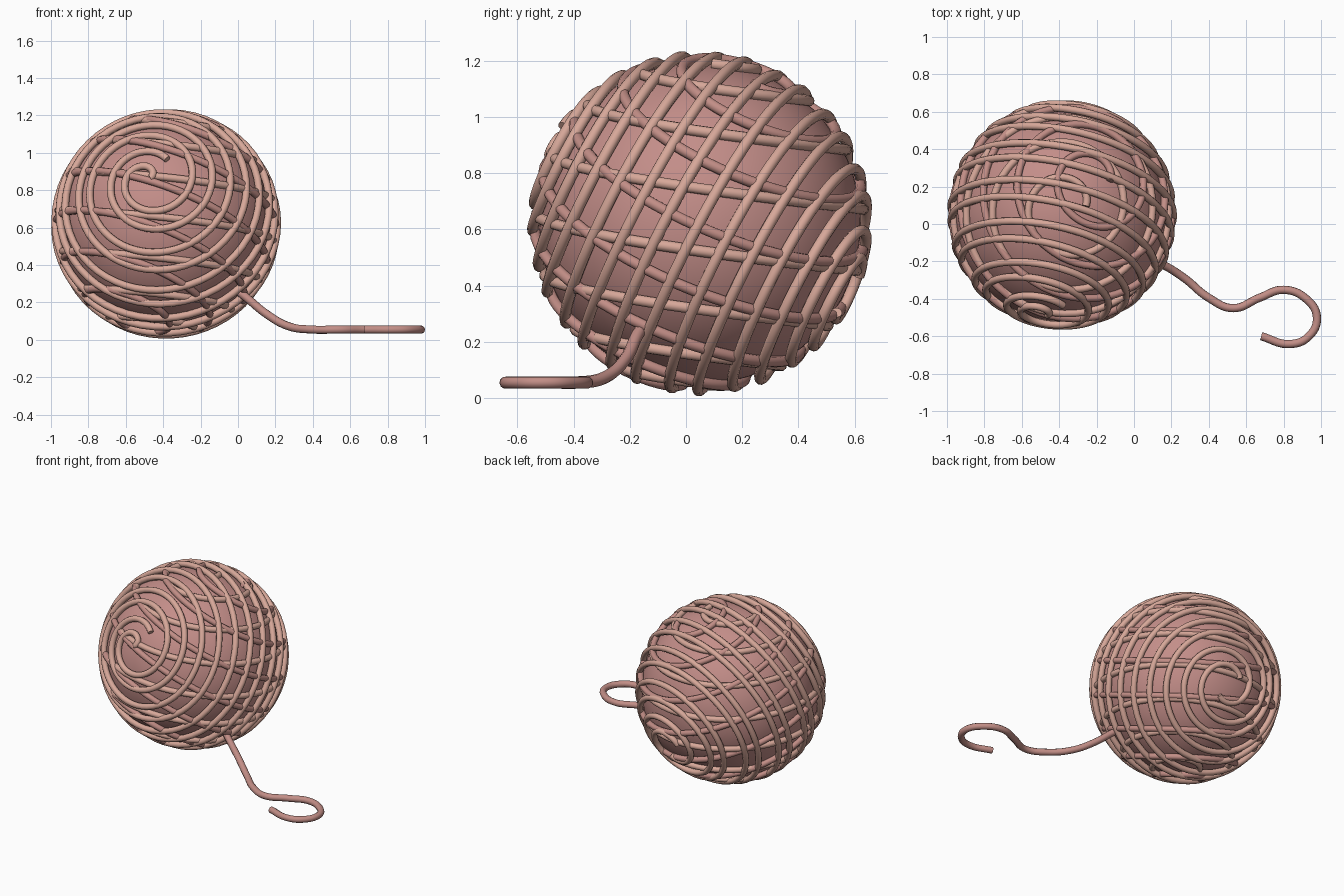
import bpy, math
from mathutils import Vector

if "Cube" in bpy.data.objects:
    bpy.data.objects.remove(bpy.data.objects["Cube"])

CENTRE = Vector((-0.385, 0.05, 0.622))


def material(name, rgb):
    m = bpy.data.materials.new(name)
    m.diffuse_color = (*rgb, 1)
    m.use_nodes = True
    m.node_tree.nodes["Principled BSDF"].inputs["Base Color"].default_value = m.diffuse_color
    return m


core_mat = material("core_rose", (0.55, 0.27, 0.25))
rose_mat = material("strand_rose", (0.54, 0.27, 0.24))
light_mat = material("strand_light", (0.68, 0.39, 0.32))


def strand(name, spline_type, points, radius, mat):
    """Round tube along the points."""
    cu = bpy.data.curves.new(name, 'CURVE')
    cu.dimensions = '3D'
    cu.bevel_depth = radius
    cu.bevel_resolution = 3
    cu.use_fill_caps = True
    cu.resolution_u = 10
    sp = cu.splines.new(spline_type)
    if spline_type == 'BEZIER':
        sp.bezier_points.add(len(points) - 1)
        for bp, p in zip(sp.bezier_points, points):
            bp.co = p
            bp.handle_left_type = bp.handle_right_type = 'AUTO'
    else:
        sp.points.add(len(points) - 1)
        for q, p in zip(sp.points, points):
            q.co = (*p, 1)
    cu.materials.append(mat)
    ob = bpy.data.objects.new(name, cu)
    bpy.context.collection.objects.link(ob)
    return ob


def winding(name, axis, radius, theta0, phi0, mat, pitch=0.38, per_turn=56):
    """Strand spiralling over the ball from one pole of the axis to the other."""
    n = Vector(axis).normalized()
    e1 = (Vector((1, 0, 0)) - n * n.x).normalized()
    e2 = n.cross(e1)
    pts = []
    phi = phi0
    while True:
        t = theta0 + pitch * phi / math.tau
        if t > math.pi - 0.15:
            break
        d = n * math.cos(t) + (e1 * math.cos(phi) + e2 * math.sin(phi)) * math.sin(t)
        pts.append(CENTRE + d * radius)
        phi += math.tau / per_turn
    return strand(name, 'POLY', pts, 0.02, mat)


# Solid ball under the windings
bpy.ops.mesh.primitive_uv_sphere_add(segments=64, ring_count=32, radius=0.572, location=CENTRE)
core = bpy.context.object
core.name = "ball_core"
core.data.materials.append(core_mat)
bpy.ops.object.shade_smooth()

# Layers of windings around different axes; the upright one is a pair
winding("winding_level", (0.05, 0.08, 1.0), 0.583, 0.17, 0.0, light_mat)
winding("winding_tilted", (0.30, 0.33, 0.90), 0.587, 0.15, 0.0, rose_mat)
winding("winding_upright", (-0.14, -0.90, 0.41), 0.596, 0.186, 0.9, light_mat)
winding("winding_upright_second", (-0.16, -0.88, 0.40), 0.594, 0.02, 0.0, light_mat)

# Loose end trailing on the ground
tail = [(-0.04, -0.13, 0.29), (0.04, -0.17, 0.23), (0.15, -0.215, 0.14), (0.27, -0.29, 0.073),
        (0.40, -0.395, 0.055), (0.53, -0.45, 0.055), (0.67, -0.395, 0.055),
        (0.80, -0.352, 0.055), (0.92, -0.40, 0.055), (0.978, -0.50, 0.055),
        (0.93, -0.605, 0.055), (0.83, -0.642, 0.055), (0.68, -0.60, 0.055)]
strand("loose_end", 'BEZIER', tail, 0.022, rose_mat)
